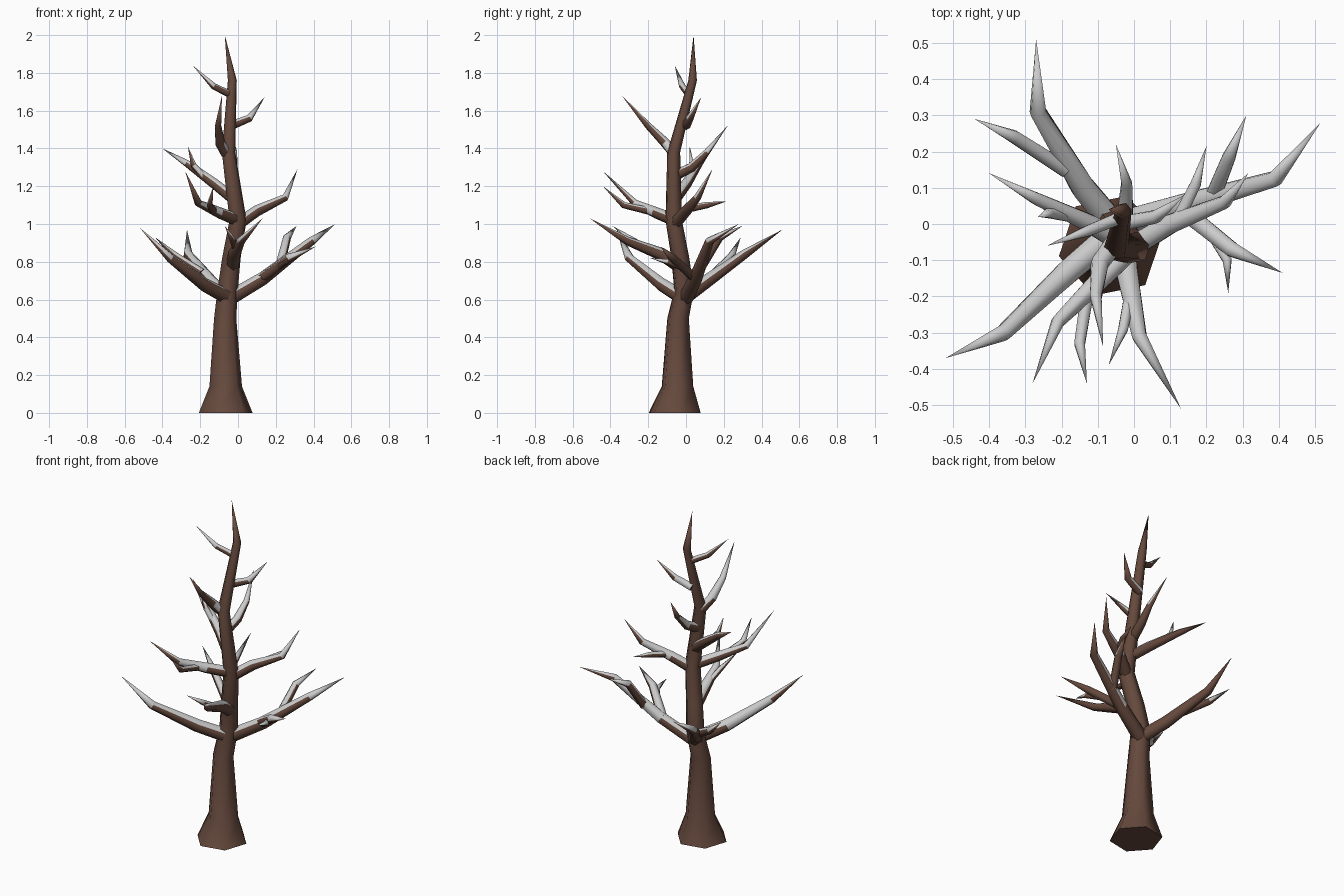
import bpy, math
from mathutils import Vector

SIDES = 6
bark = bpy.data.materials.new("bark")
bark.diffuse_color = (0.13, 0.066, 0.046, 1)


def limb(name, pts, radii, level=False, turn=0.0, snow=True):
    """Tapered tube along pts ending in a point; upward faces stay grey (snow)."""
    P = [Vector(p) for p in pts]
    n = len(P)
    verts, faces = [], []
    for i in range(n - 1):
        t = (P[i + 1] - P[max(i - 1, 0)]).normalized()
        if level:
            u, v = Vector((1, 0, 0)), Vector((0, 1, 0))
        else:
            u = t.cross(Vector((0, 0, 1))).normalized()
            v = u.cross(t)
        for k in range(SIDES):
            a = turn + math.tau * k / SIDES
            verts.append(P[i] + radii[i] * (math.cos(a) * u + math.sin(a) * v))
    verts.append(P[-1])
    for i in range(n - 2):
        for k in range(SIDES):
            a, b = i * SIDES + k, i * SIDES + (k + 1) % SIDES
            faces.append((a, b, b + SIDES, a + SIDES))
    last = (n - 2) * SIDES
    for k in range(SIDES):
        faces.append((last + k, last + (k + 1) % SIDES, len(verts) - 1))
    faces.append(tuple(reversed(range(SIDES))))
    me = bpy.data.meshes.new(name)
    me.from_pydata(verts, [], faces)
    me.update()
    # outward orientation check on the side wall
    f = me.polygons[0]
    if f.normal.dot(f.center - (P[0] + P[1]) / 2) < 0:
        me.flip_normals()
    me.materials.append(bark)
    me.materials.append(None)
    for f in me.polygons:
        f.use_smooth = len(f.vertices) < SIDES
        if snow and f.use_smooth and f.normal.z > 0.05:
            f.material_index = 1
    ob = bpy.data.objects.new(name, me)
    bpy.context.collection.objects.link(ob)
    return ob


# Trunk with flared foot and crooked leader
limb("trunk",
     [(-.065, -.06, 0), (-.065, -.045, .14), (-.068, -.042, .5), (-.055, -.01, .65),
      (-.035, -.03, .82), (0, -.065, 1.02), (-.05, -.065, 1.38), (-.03, .035, 1.76), (-.07, .04, 2)],
     [.145, .088, .06, .055, .05, .046, .036, .024], level=True, turn=.2, snow=False)

# Main branches: base radius, then path
main = [
    (.042, (-.05, -.01, .61), (-.14, .10, .69), (-.265, .31, .84), (-.27, .51, .97)),
    (.042, (-.05, -.02, .61), (-.18, -.13, .68), (-.36, -.30, .82), (-.52, -.37, .98)),
    (.040, (-.04, 0, .61), (.13, .05, .71), (.39, .125, .91), (.515, .28, 1.0)),
    (.038, (-.03, -.02, .77), (-.02, -.13, .84), (.015, -.31, .91), (.13, -.51, 1.03)),
    (.034, (0, -.06, 1.02), (-.10, -.16, 1.06), (-.21, -.27, 1.11), (-.28, -.44, 1.28)),
    (.034, (0, -.06, 1.0), (.10, 0, 1.07), (.25, .06, 1.14), (.315, .14, 1.29)),
    (.032, (-.02, -.06, 1.13), (-.12, 0, 1.21), (-.27, .07, 1.32), (-.40, .14, 1.40)),
    (.028, (-.04, -.05, 1.26), (-.025, .03, 1.30), (-.02, .11, 1.38), (-.05, .22, 1.52)),
    (.030, (-.06, -.06, 1.37), (-.095, -.11, 1.43), (-.105, -.20, 1.52), (-.085, -.34, 1.68)),
]
for i, (r, *p) in enumerate(main):
    limb(f"branch_{i + 1}", p, [r, r * .9, r * .6], turn=math.pi / 6)

# Short twigs on branches and upper trunk
twigs = [
    (.024, (-.19, .15, .74), (-.33, .24, .83), (-.44, .29, .93)),
    (.025, (.22, .08, .77), (.26, .18, .93), (.31, .30, .99)),
    (.028, (.12, .05, .71), (.27, -.07, .82), (.41, -.135, .88)),
    (.017, (.21, -.02, .77), (.257, -.10, .80), (.26, -.19, .82)),
    (.018, (-.01, -.19, .86), (-.03, -.29, .92), (-.07, -.39, .99)),
    (.020, (-.13, -.20, 1.07), (-.15, -.33, 1.10), (-.13, -.44, 1.20)),
    (.020, (.12, .01, 1.08), (.17, .11, 1.10), (.20, .215, 1.12)),
    (.018, (-.17, .02, 1.24), (-.235, .03, 1.31), (-.265, .02, 1.41)),
    (.020, (-.03, .02, 1.68), (-.13, -.02, 1.73), (-.24, -.06, 1.84)),
    (.024, (-.04, 0, 1.52), (.06, .02, 1.56), (.14, .08, 1.67)),
]
for i, (r, *p) in enumerate(twigs):
    limb(f"twig_{i + 1}", p, [r, r * .85], turn=math.pi / 6)
